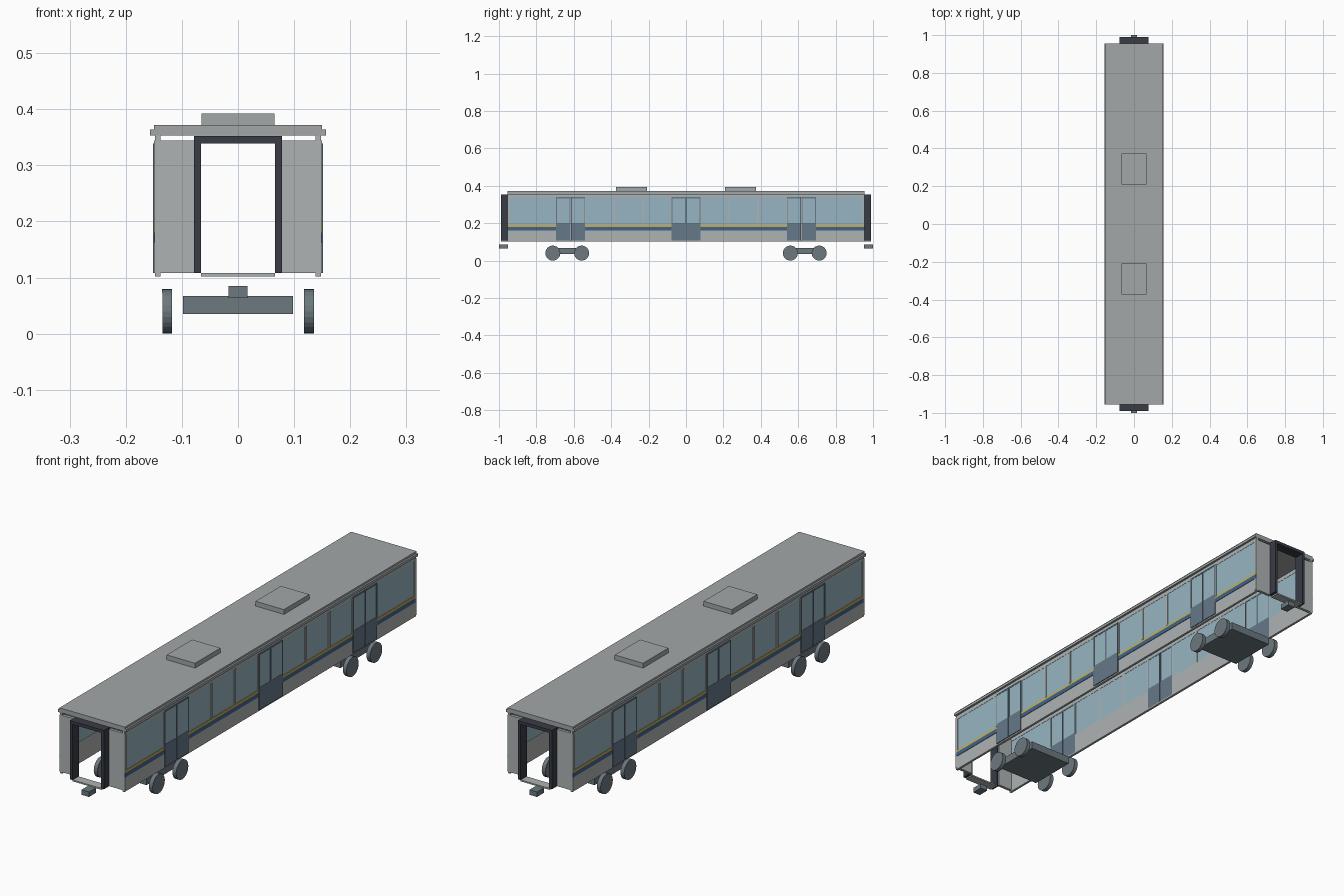
import bpy, bmesh, math
from mathutils import Matrix

if "Cube" in bpy.data.objects:
    bpy.data.objects.remove(bpy.data.objects["Cube"])


def mat(name, rgb):
    m = bpy.data.materials.new(name)
    m.diffuse_color = (*rgb, 1)
    m.use_nodes = True
    m.node_tree.nodes["Principled BSDF"].inputs["Base Color"].default_value = m.diffuse_color
    return m


BODY = mat("body_grey", (0.42, 0.45, 0.45))
ROOF = mat("roof_grey", (0.36, 0.39, 0.39))
GLASS = mat("glass_blue", (0.31, 0.46, 0.54))
SLATE = mat("door_slate", (0.13, 0.19, 0.25))
BLUE = mat("stripe_blue", (0.05, 0.13, 0.25))
YELLOW = mat("stripe_yellow", (0.60, 0.42, 0.08))
DARK = mat("rubber_dark", (0.04, 0.045, 0.06))
STEEL = mat("bogie_steel", (0.15, 0.19, 0.21))


def finish(name, bm, material):
    bmesh.ops.recalc_face_normals(bm, faces=bm.faces)
    me = bpy.data.meshes.new(name)
    bm.to_mesh(me)
    bm.free()
    me.materials.append(material)
    ob = bpy.data.objects.new(name, me)
    bpy.context.collection.objects.link(ob)
    return ob


def boxes(name, material, ranges):
    """One object made of boxes given as (x0, x1, y0, y1, z0, z1)."""
    bm = bmesh.new()
    for x0, x1, y0, y1, z0, z1 in ranges:
        m = (Matrix.Translation(((x0 + x1) / 2, (y0 + y1) / 2, (z0 + z1) / 2))
             @ Matrix.Diagonal((x1 - x0, y1 - y0, z1 - z0, 1)))
        bmesh.ops.create_cube(bm, size=1, matrix=m)
    return finish(name, bm, material)


def mirror_x(r):
    return [r, (-r[1], -r[0], *r[2:])]


def mirror_y(r):
    return [r, (*r[:2], -r[3], -r[2], *r[4:])]


def both_sides(rs):
    return [m for r in rs for m in mirror_x(r)]


END = 0.955
DOORS = (-0.617, 0.0, 0.617)
HALF = 0.077

# Bays of wall between the doors, and the windows in each
edges = [-END] + [d + s * HALF for d in DOORS for s in (-1, 1)] + [END]
bays = [(edges[i], edges[i + 1]) for i in range(0, len(edges), 2)]
windows, pillars = [], []
for a, b in bays:
    n = 3 if b - a > 0.4 else 1
    w = (b - a) / n
    cuts = [a + i * w for i in range(n + 1)]
    windows += [(cuts[i] + 0.005, cuts[i + 1] - 0.005) for i in range(n)]
    pillars += [(max(c - 0.005, a), min(c + 0.005, b)) for c in cuts]

# Side walls
boxes("lower_wall", BODY, both_sides([(0.138, 0.148, a, b, 0.108, 0.19) for a, b in bays]))
boxes("window_pillar", BODY, both_sides([(0.138, 0.150, a, b, 0.19, 0.336) for a, b in pillars]))
boxes("window_glass", GLASS, both_sides([(0.139, 0.147, a, b, 0.19, 0.336) for a, b in windows]))
boxes("side_sill", BODY, mirror_x((0.138, 0.148, -END, END, 0.102, 0.108)))
boxes("upper_rail", BODY, mirror_x((0.138, 0.148, -END, END, 0.336, 0.353)))
boxes("blue_stripe", BLUE, both_sides([(0.148, 0.150, a, b, 0.162, 0.180) for a, b in bays]))
boxes("yellow_stripe", YELLOW, both_sides([(0.148, 0.150, a, b, 0.180, 0.189) for a, b in bays]))

# Double sliding doors
panels, frames, panes = [], [], []
for d in DOORS:
    for s in (-1, 1):
        a, b = sorted((d + s * 0.001, d + s * HALF))
        panels.append((0.138, 0.1515, a, b, 0.108, 0.2))
        frames += [(0.138, 0.1515, a, a + 0.004, 0.2, 0.339),
                   (0.138, 0.1515, b - 0.004, b, 0.2, 0.339),
                   (0.138, 0.1515, a + 0.004, b - 0.004, 0.333, 0.339)]
        panes.append((0.139, 0.1505, a + 0.004, b - 0.004, 0.2, 0.333))
boxes("door_panel", SLATE, both_sides(panels))
boxes("door_frame", SLATE, both_sides(frames))
boxes("door_glass", GLASS, both_sides(panes))

# Roof, gutters and roof units
boxes("roof", ROOF, [(-0.15, 0.15, -END, END, 0.353, 0.372)])
boxes("roof_gutter", ROOF, mirror_x((0.15, 0.157, -END, END, 0.353, 0.364)))
boxes("roof_unit", ROOF, mirror_y((-0.065, 0.065, 0.208, 0.374, 0.372, 0.392)))

# Ends: panels, gangway frame and threshold
for label, s in (("front", -1), ("rear", 1)):
    def span(a, b):
        return tuple(sorted((s * a, s * b)))
    boxes(label + "_end_panel", BODY, mirror_x((0.072, 0.15, *span(0.943, END), 0.108, 0.344)))
    y = span(0.948, 0.99)
    boxes(label + "_gangway", DARK, mirror_x((0.066, 0.078, *y, 0.108, 0.352))
          + [(-0.066, 0.066, *y, 0.339, 0.352)])
    boxes(label + "_threshold", BODY, [(-0.066, 0.066, *span(0.95, 0.988), 0.102, 0.108)])
    boxes(label + "_coupler", STEEL, [(-0.017, 0.017, *span(0.953, 1.0), 0.064, 0.085)])

# Bogies and wheels
for label, cy in (("front", -0.635), ("rear", 0.635)):
    boxes(label + "_bogie_frame", STEEL, [(-0.098, 0.098, cy - 0.104, cy + 0.104, 0.035, 0.067)])
    bm = bmesh.new()
    for sx in (-1, 1):
        for sy in (-1, 1):
            m = (Matrix.Translation((sx * 0.1265, cy + sy * 0.077, 0.04))
                 @ Matrix.Rotation(math.pi / 2, 4, 'Y'))
            bmesh.ops.create_cone(bm, cap_ends=True, segments=24, radius1=0.04,
                                  radius2=0.04, depth=0.017, matrix=m)
    finish(label + "_wheels", bm, STEEL)
